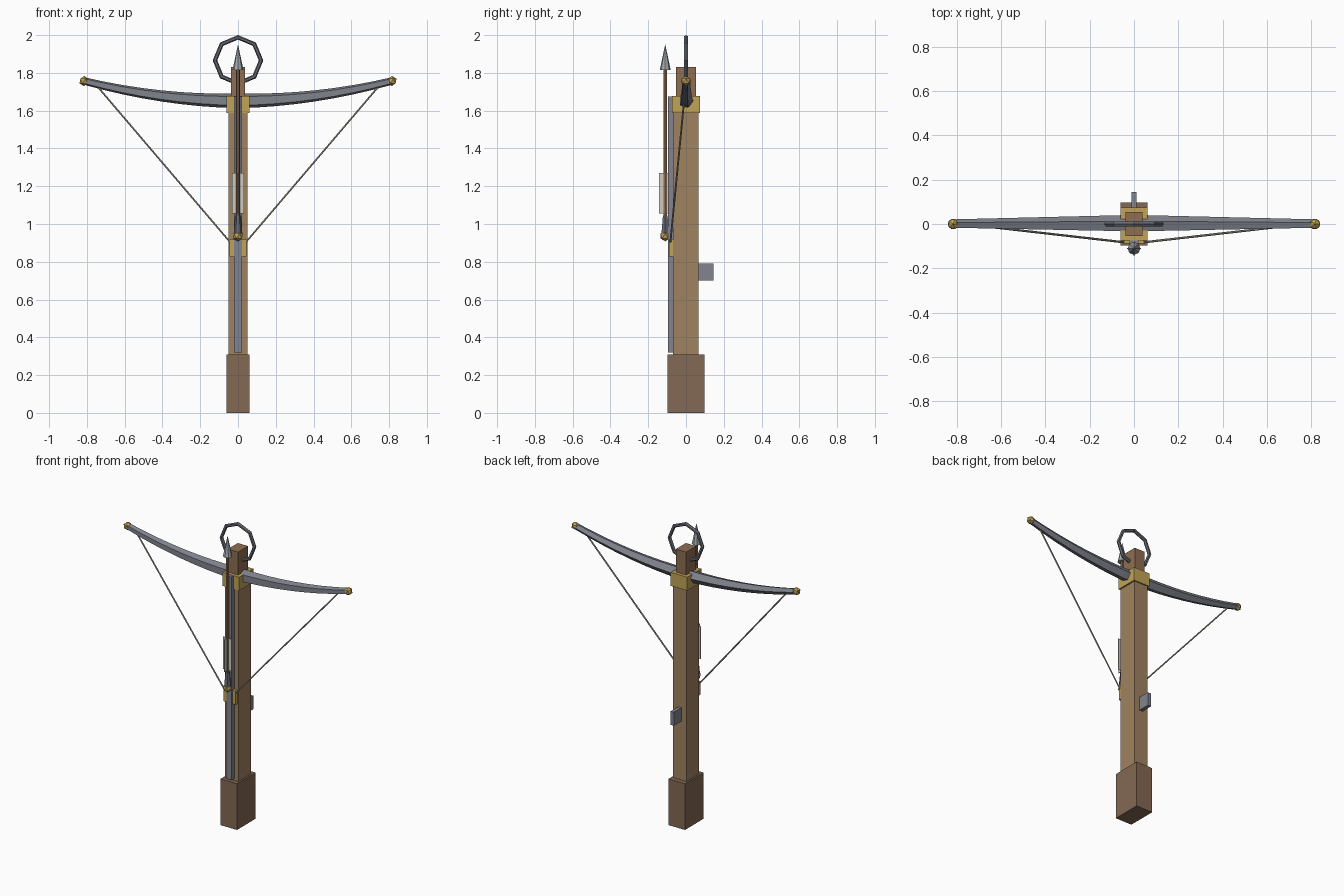
import bpy, bmesh, math
from mathutils import Vector

if "Cube" in bpy.data.objects:
    bpy.data.objects.remove(bpy.data.objects["Cube"])


def srgb(r, g, b):
    return tuple((c / 255 / 12.92) if c < 10 else ((c / 255 + 0.055) / 1.055) ** 2.4
                 for c in (r, g, b)) + (1.0,)


def material(name, *rgb):
    m = bpy.data.materials.new(name)
    m.diffuse_color = srgb(*rgb)
    m.use_nodes = True
    m.node_tree.nodes["Principled BSDF"].inputs["Base Color"].default_value = m.diffuse_color
    return m


WOOD = material("stock wood", 160, 130, 97)
DARK = material("butt wood", 132, 104, 84)
SHAFT = material("shaft wood", 142, 110, 82)
STEEL = material("steel", 130, 132, 142)
IRON = material("dark iron", 104, 106, 114)
GOLD = material("brass", 192, 164, 86)
HEAD = material("bright steel", 165, 170, 175)
FEATHER = material("feather", 205, 203, 193)
CORD = material("cord", 182, 176, 160)


def finish(name, bm, mat):
    bmesh.ops.recalc_face_normals(bm, faces=bm.faces)
    me = bpy.data.meshes.new(name)
    bm.to_mesh(me)
    bm.free()
    me.materials.append(mat)
    ob = bpy.data.objects.new(name, me)
    bpy.context.collection.objects.link(ob)
    return ob


def box(name, x, y, z, mat):
    """Box from (min, max) ranges on each axis."""
    bm = bmesh.new()
    bmesh.ops.create_cube(bm, size=1)
    for v in bm.verts:
        v.co = Vector([r[0] if c < 0 else r[1] for c, r in zip(v.co, (x, y, z))])
    return finish(name, bm, mat)


def skin(name, rings, mat, closed=False):
    """Bridge rings of points into a tube, capped unless closed."""
    bm = bmesh.new()
    vs = [[bm.verts.new(p) for p in ring] for ring in rings]
    n = len(vs[0])
    pairs = list(zip(vs, vs[1:])) + ([(vs[-1], vs[0])] if closed else [])
    for a, b in pairs:
        for i in range(n):
            j = (i + 1) % n
            bm.faces.new((a[i], a[j], b[j], b[i]))
    if not closed:
        bm.faces.new(vs[0])
        bm.faces.new(vs[-1])
    return finish(name, bm, mat)


def rod(name, p, q, r1, r2, sides, mat):
    """Tapered prism between two points."""
    p, q = Vector(p), Vector(q)
    rot = (q - p).to_track_quat('Z', 'Y')
    rings = []
    for c, r in ((p, r1), (q, r2)):
        rings.append([c + rot @ Vector((r * math.cos(math.tau * i / sides),
                                        r * math.sin(math.tau * i / sides), 0))
                      for i in range(sides)])
    return skin(name, rings, mat)


def knob(name, pos, r, mat):
    bm = bmesh.new()
    bmesh.ops.create_icosphere(bm, subdivisions=1, radius=r)
    bmesh.ops.translate(bm, verts=bm.verts, vec=pos)
    return finish(name, bm, mat)


# Stock
box("butt", (-.061, .061), (-.098, .098), (0, .308), DARK)
box("stock", (-.05, .05), (-.068, .066), (.30, 1.62), WOOD)
box("nose", (-.038, .038), (-.053, .053), (1.60, 1.83), SHAFT)
box("rail", (-.02, .02), (-.095, -.06), (.32, 1.675), STEEL)
box("bow_mount", (-.061, .061), (-.074, .074), (1.587, 1.677), GOLD)
box("latch_plate", (-.045, .045), (-.089, -.06), (.828, .918), GOLD)
box("trigger", (-.012, .012), (.06, .145), (.70, .79), STEEL)

# Bow: pentagonal section, tapering to the tips
TIP = .815
sections = []
for k in range(-8, 9):
    t = k / 8
    r = .041 - .02 * abs(t)
    zc = 1.652 + .105 * t * t
    sections.append([(t * TIP, r * math.cos(math.tau * i / 5), zc + r * math.sin(math.tau * i / 5))
                     for i in range(5)])
skin("bow", sections, STEEL)

# Bow tips and string
for s, side in ((-1, "left"), (1, "right")):
    knob("tip_" + side, (s * TIP, 0, 1.757), .027, GOLD)
    rod("string_" + side, (s * .75, -.002, 1.735), (s * .03, -.084, .89), .005, .005, 6, CORD)

# Hanging ring: octagon with a slim tube
rings = []
for k in range(8):
    a = math.tau * k / 8
    rings.append([((.122 + .012 * math.cos(b)) * math.cos(a), .012 * math.sin(b),
                   1.866 + (.122 + .012 * math.cos(b)) * math.sin(a))
                  for b in (math.tau * i / 6 for i in range(6))])
skin("stirrup_ring", rings, IRON, closed=True)

# Bolt
BY = -.11
rod("bolt_shaft", (0, BY, .93), (0, BY, 1.83), .011, .011, 6, SHAFT)
rod("bolt_head", (0, BY, 1.815), (0, BY, 1.95), .029, .0005, 8, HEAD)
rod("bolt_socket", (0, BY, .95), (0, BY, 1.045), .023, .014, 6, IRON)
knob("bolt_nock", (0, BY, .937), .029, GOLD)
box("fletching_wide", (-.032, .032), (BY - .002, BY + .002), (1.055, 1.27), FEATHER)
box("fletching_deep", (-.002, .002), (BY - .034, BY + .034), (1.055, 1.27), FEATHER)
